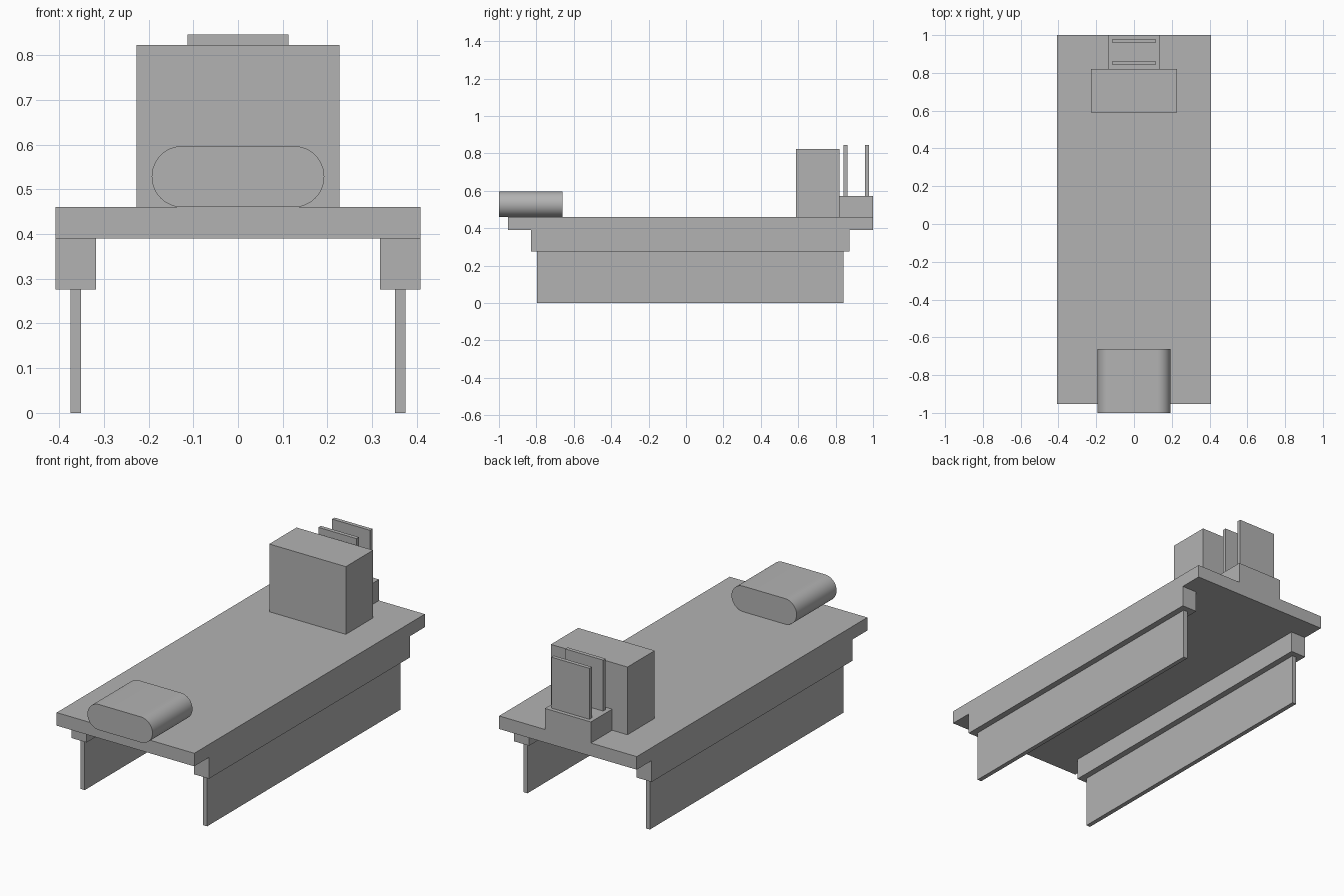
import bpy
import bmesh
import math

cube = bpy.data.objects.get("Cube")
if cube:
    bpy.data.objects.remove(cube, do_unlink=True)

grey = bpy.data.materials.new("plain grey")
grey.use_nodes = True
COLOUR = (0.45, 0.45, 0.45, 1)
grey.diffuse_color = COLOUR
grey.node_tree.nodes["Principled BSDF"].inputs["Base Color"].default_value = COLOUR


def add_object(name, bm):
    bmesh.ops.recalc_face_normals(bm, faces=bm.faces)
    mesh = bpy.data.meshes.new(name)
    bm.to_mesh(mesh)
    bm.free()
    mesh.materials.append(grey)
    obj = bpy.data.objects.new(name, mesh)
    bpy.context.collection.objects.link(obj)
    return obj


def box(name, xs, ys, zs):
    """Box spanning the given (low, high) range on each axis."""
    bm = bmesh.new()
    bmesh.ops.create_cube(bm, size=1)
    for v in bm.verts:
        v.co = [r[0] if c < 0 else r[1] for c, r in zip(v.co, (xs, ys, zs))]
    return add_object(name, bm)


def pill(name, half_width, ys, zs, steps=24):
    """Stadium-shaped profile extruded along y."""
    radius = (zs[1] - zs[0]) / 2
    mid = (zs[0] + zs[1]) / 2
    bm = bmesh.new()
    ring = []
    for side in (1, -1):
        for i in range(steps + 1):
            a = math.pi * (i / steps - 0.5)
            x = side * (half_width - radius + radius * math.cos(a))
            ring.append(bm.verts.new((x, ys[0], mid + side * radius * math.sin(a))))
    face = bm.faces.new(ring)
    result = bmesh.ops.extrude_face_region(bm, geom=[face], use_keep_orig=True)
    for v in result["geom"]:
        if isinstance(v, bmesh.types.BMVert):
            v.co.y = ys[1]
    return add_object(name, bm)


TOP = 0.46       # upper surface of the deck
UNDER = 0.39     # underside of the deck
RAIL = 0.276     # underside of the rails
STEP = 0.573     # top of the rear pedestal

# Deck
box("deck", (-0.408, 0.408), (-0.953, 1.0), (UNDER, TOP))

# Side rails and the thin panels they stand on
for side, s in (("left", 1), ("right", -1)):
    box(side + "_rail", sorted((s * 0.318, s * 0.408)), (-0.828, 0.874), (RAIL, UNDER))
    box(side + "_leg_panel", sorted((s * 0.351, s * 0.375)), (-0.797, 0.842), (0, RAIL))

# Block, pedestal and upright plates at the back
box("rear_block", (-0.227, 0.227), (0.589, 0.82), (TOP, 0.823))
box("rear_pedestal", (-0.136, 0.136), (0.82, 1.0), (TOP, STEP))
for name, y in (("front_plate", 0.842), ("back_plate", 0.958)):
    box(name, (-0.113, 0.113), (y, y + 0.021), (STEP, 0.846))

# Rounded cushion overhanging the front edge
cushion = pill("cushion", 0.193, (-1.0, -0.661), (TOP, 0.597))
bpy.ops.object.select_all(action="DESELECT")
cushion.select_set(True)
bpy.context.view_layer.objects.active = cushion
bpy.ops.object.shade_smooth_by_angle(angle=math.radians(30))
